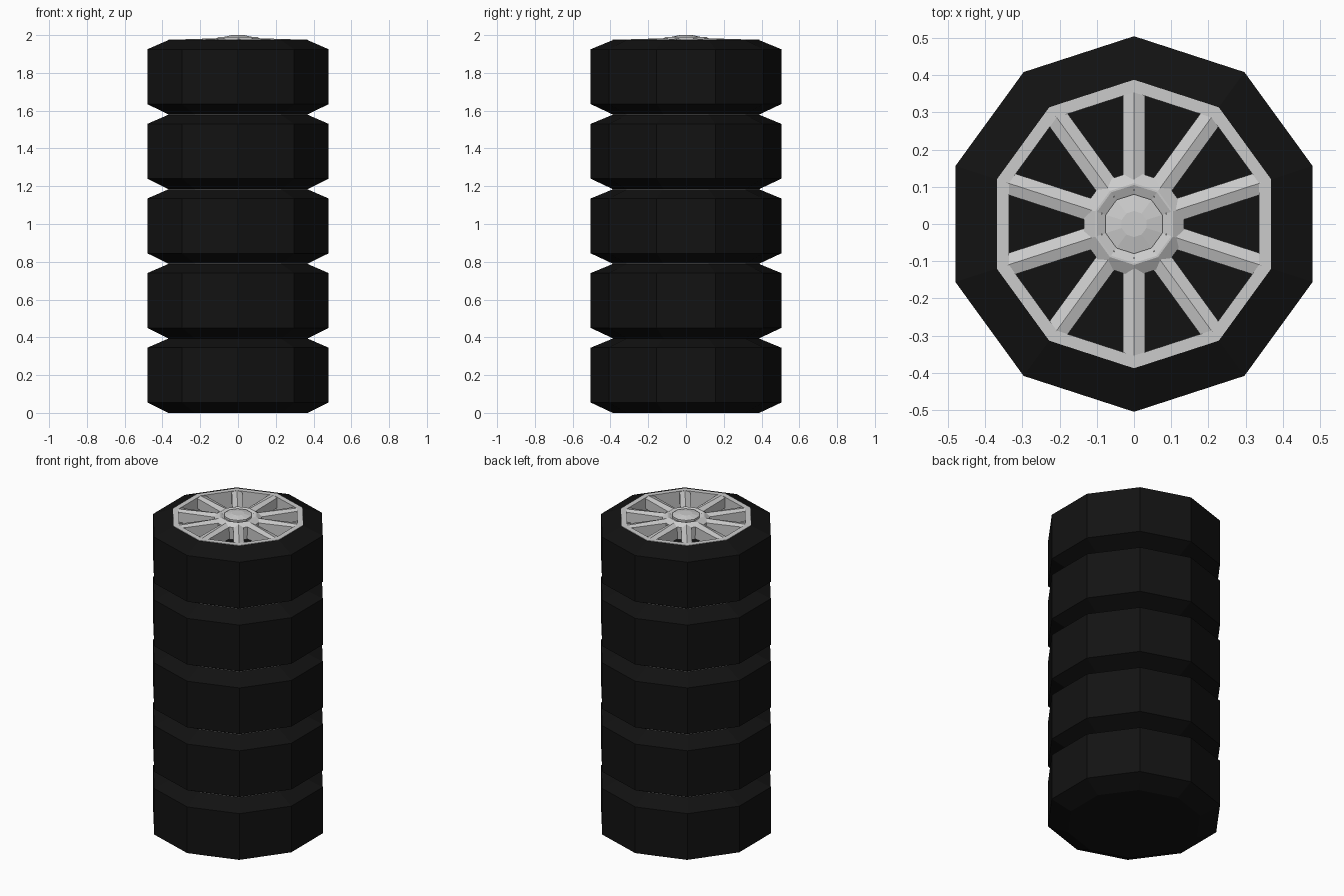
import bpy, bmesh
from math import sin, cos, pi, radians
from mathutils import Matrix

if "Cube" in bpy.data.objects:
    bpy.data.objects.remove(bpy.data.objects["Cube"])

SIDES = 10
PITCH = 0.395

rubber = bpy.data.materials.new("black_rubber")
rubber.diffuse_color = (0.006, 0.006, 0.006, 1)
rubber.use_nodes = True
rubber.node_tree.nodes["Principled BSDF"].inputs["Base Color"].default_value = rubber.diffuse_color


def lathe(bm, profile, closed=False):
    """Revolve (radius, z) points into flat facets with a corner facing +y."""
    rings = []
    for r, z in profile:
        rings.append([bm.verts.new((r * cos(pi / 2 + 2 * pi * i / SIDES),
                                    r * sin(pi / 2 + 2 * pi * i / SIDES), z))
                      for i in range(SIDES)])
    pairs = list(zip(rings, rings[1:]))
    if closed:
        pairs.append((rings[-1], rings[0]))
    for a, b in pairs:
        for i in range(SIDES):
            j = (i + 1) % SIDES
            bm.faces.new((a[i], a[j], b[j], b[i]))


def spoke(bm, angle):
    """Ridged bar running from the hub to the rim ring."""
    def section(y, edge, ridge, bottom):
        pts = [(-0.03, bottom), (0.03, bottom), (0.03, edge), (0, ridge), (-0.03, edge)]
        return [bm.verts.new((x, y, z)) for x, z in pts]
    a = section(0.09, 0.388, 0.404, 0.31)
    b = section(0.362, 0.391, 0.396, 0.33)
    for i in range(5):
        j = (i + 1) % 5
        bm.faces.new((a[i], a[j], b[j], b[i]))
    bm.faces.new(a)
    bm.faces.new(b)
    bmesh.ops.rotate(bm, verts=a + b, cent=(0, 0, 0), matrix=Matrix.Rotation(angle, 3, 'Z'))


def finish(bm, name):
    bmesh.ops.remove_doubles(bm, verts=bm.verts, dist=1e-5)
    bmesh.ops.recalc_face_normals(bm, faces=bm.faces)
    mesh = bpy.data.meshes.new(name)
    bm.to_mesh(mesh)
    bm.free()
    return mesh


# Tyre: chamfered tread, closed back, dished front
bm = bmesh.new()
lathe(bm, [(0, 0), (0.388, 0), (0.505, 0.055), (0.505, 0.345),
           (0.386, 0.394), (0.37, 0.394), (0.37, 0.2), (0, 0.2)])
tyre_mesh = finish(bm, "tyre")
tyre_mesh.materials.append(rubber)

# Wheel rim: barrel ring, ten spokes, collar
bm = bmesh.new()
lathe(bm, [(0.388, 0.39), (0.388, 0.396), (0.354, 0.396), (0.354, 0.21), (0.369, 0.21),
           (0.369, 0.39)], closed=True)
lathe(bm, [(0, 0.31), (0.135, 0.31), (0.142, 0.39), (0.11, 0.409), (0.105, 0.409),
           (0.08, 0.398), (0, 0.398)])
for k in range(SIDES):
    spoke(bm, radians(36 * k))
rim_mesh = finish(bm, "wheel_rim")

# Hub cap: low faceted dome
bm = bmesh.new()
lathe(bm, [(0, 0.395), (0.08, 0.395), (0.08, 0.41), (0.035, 0.42), (0, 0.42)])
cap_mesh = finish(bm, "hub_cap")

# Stack of five wheels
for n in range(5):
    for name, mesh in (("tyre", tyre_mesh), ("wheel_rim", rim_mesh), ("hub_cap", cap_mesh)):
        ob = bpy.data.objects.new(f"{name}_{n + 1}", mesh)
        ob.location.z = n * PITCH
        bpy.context.collection.objects.link(ob)
